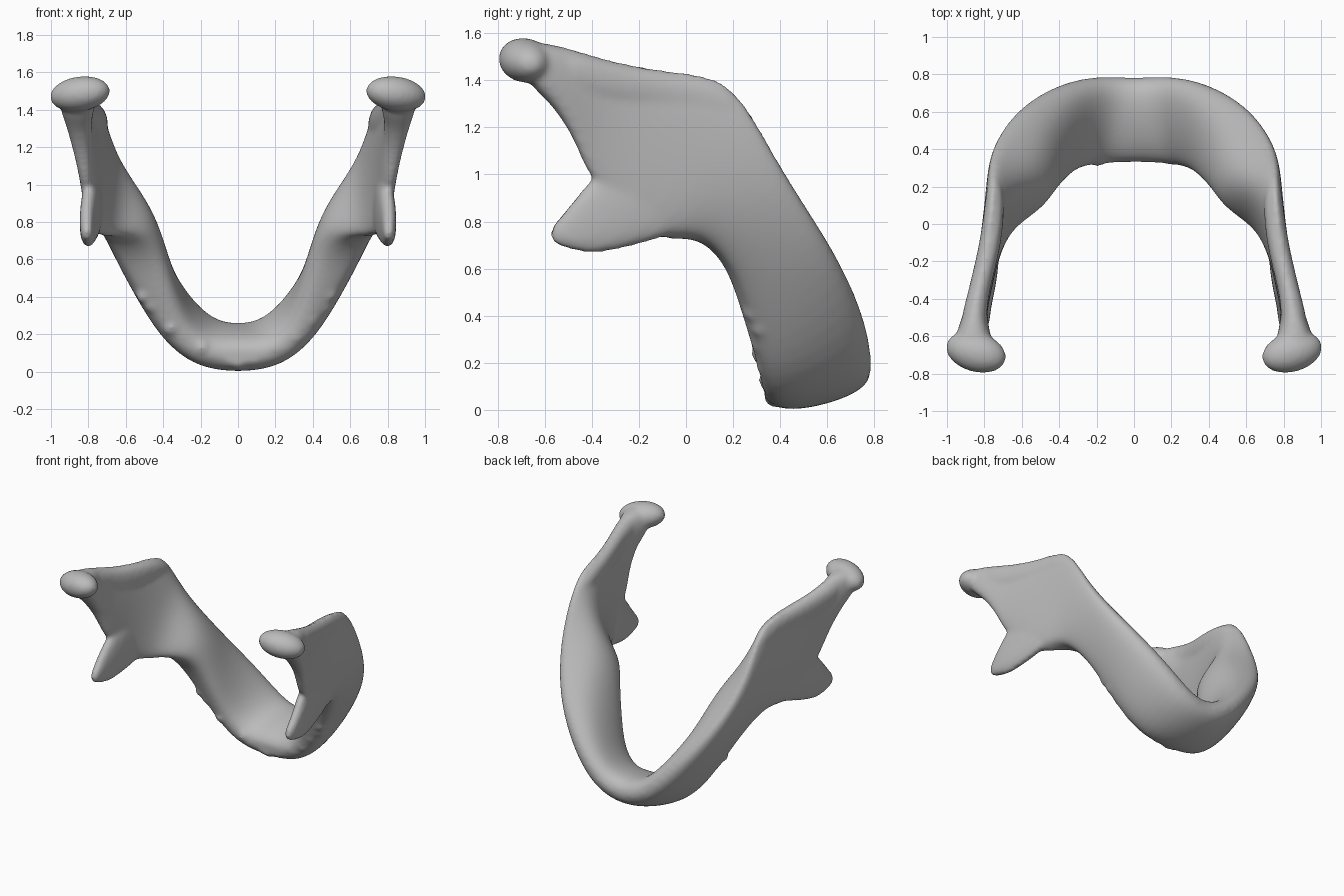
import bpy, bmesh, math, random
from mathutils import Vector, Matrix

random.seed(4)
if "Cube" in bpy.data.objects:
    bpy.data.objects.remove(bpy.data.objects["Cube"])

bone = bpy.data.materials.new("bone grey")
bone.use_nodes = True
bone.diffuse_color = (0.5, 0.5, 0.5, 1)
bone.node_tree.nodes["Principled BSDF"].inputs["Base Color"].default_value = (0.5, 0.5, 0.5, 1)
SIDES = 12


def loft(bm, stations):
    """Skin lens-shaped rings: (border point, tooth edge point, outer bulge, inner bulge)."""
    mids = [(Vector(b) + Vector(a)) / 2 for b, a, o, i in stations]
    rings = []
    for k, (b, a, outer, inner) in enumerate(stations):
        half = (Vector(b) - Vector(a)) / 2
        along = mids[min(k + 1, len(mids) - 1)] - mids[max(k - 1, 0)]
        side = half.cross(along).normalized()
        # A thick inner side forms a crest nearer the tooth edge
        skew = 0.6 * max(0, inner - outer) / inner
        ring = []
        for n in range(SIDES):
            t = math.tau * n / SIDES
            c, s = math.cos(t), math.sin(t)
            c = math.copysign(abs(c) ** 0.85, c)
            s = math.copysign(abs(s) ** 0.75, s)
            bulge, shift = (outer, 0) if s > 0 else (inner, skew * s)
            ring.append(bm.verts.new(mids[k] + half * (c + shift) + side * s * bulge))
        rings.append(ring)
    for r, q in zip(rings, rings[1:]):
        for n in range(SIDES):
            m = (n + 1) % SIDES
            bm.faces.new((r[n], r[m], q[m], q[n]))
    bm.faces.new(rings[0])
    bm.faces.new(rings[-1])


def flip(p):
    return (-p[0], p[1], p[2])


def loft_pair(bm, stations):
    loft(bm, stations)
    loft(bm, [(flip(b), flip(a), i, o) for b, a, o, i in stations])


# Body and ramus, from the chin to the neck of the condyle
half_jaw = [
    ((0.18, 0.80, 0.23), (0.19, 0.32, 0.07), 0.115, 0.11),
    ((0.37, 0.76, 0.43), (0.34, 0.30, 0.18), 0.11, 0.12),
    ((0.57, 0.65, 0.67), (0.46, 0.25, 0.38), 0.09, 0.17),
    ((0.68, 0.52, 0.87), (0.59, 0.20, 0.58), 0.07, 0.235),
    ((0.74, 0.39, 1.08), (0.68, 0.10, 0.71), 0.06, 0.24),
    ((0.75, 0.27, 1.31), (0.74, 0.00, 0.74), 0.05, 0.14),
    ((0.75, 0.15, 1.445), (0.77, -0.11, 0.73), 0.05, 0.095),
    ((0.78, -0.10, 1.455), (0.79, -0.24, 0.79), 0.05, 0.06),
    ((0.82, -0.30, 1.49), (0.81, -0.42, 0.97), 0.05, 0.05),
    ((0.85, -0.45, 1.53), (0.84, -0.47, 1.14), 0.06, 0.06),
    ((0.86, -0.57, 1.56), (0.86, -0.58, 1.31), 0.09, 0.09),
    ((0.85, -0.68, 1.57), (0.86, -0.68, 1.38), 0.12, 0.12),
]
chin = [((0, 0.785, 0.17), (0, 0.33, 0.07), 0.12, 0.13)]
mirrored = [(flip(b), flip(a), o, i) for b, a, o, i in reversed(half_jaw)]

bm = bmesh.new()
loft(bm, mirrored + chin + half_jaw)

# Thick rounded border along the ramus
loft_pair(bm, [
    ((0.75, 0.27, 1.27), (0.75, 0.19, 1.21), 0.035, 0.04),
    ((0.745, 0.15, 1.40), (0.75, 0.07, 1.25), 0.05, 0.06),
    ((0.765, -0.08, 1.44), (0.765, -0.11, 1.26), 0.06, 0.06),
    ((0.81, -0.28, 1.47), (0.81, -0.30, 1.29), 0.06, 0.055),
    ((0.845, -0.42, 1.51), (0.845, -0.44, 1.32), 0.06, 0.06),
    ((0.86, -0.56, 1.54), (0.86, -0.56, 1.38), 0.08, 0.08),
])

# Coronoid processes
loft_pair(bm, [
    ((0.77, -0.04, 1.12), (0.76, 0.00, 0.76), 0.03, 0.035),
    ((0.78, -0.18, 1.10), (0.77, -0.14, 0.715), 0.045, 0.06),
    ((0.79, -0.36, 1.04), (0.79, -0.28, 0.675), 0.05, 0.055),
    ((0.81, -0.45, 0.93), (0.80, -0.40, 0.655), 0.045, 0.045),
    ((0.81, -0.52, 0.84), (0.81, -0.50, 0.68), 0.035, 0.04),
    ((0.81, -0.58, 0.77), (0.81, -0.58, 0.71), 0.025, 0.03),
])

# Condyle heads
for s in (1, -1):
    place = (Matrix.Translation((s * 0.845, -0.685, 1.485))
             @ Matrix.Rotation(s * math.radians(16), 4, "Z")
             @ Matrix.Rotation(s * math.radians(8), 4, "Y")
             @ Matrix.Diagonal((0.165, 0.105, 0.09, 1)))
    bmesh.ops.create_uvsphere(bm, u_segments=16, v_segments=10, radius=1.05, matrix=place)

# Uneven tooth sockets along the tooth edge
for x in range(-10, 11):
    t = abs(x) / 11
    spot = Vector((x * 0.05, 0.375 - 0.1 * t * t, 0.05 + 0.42 * t ** 1.7))
    jitter = Vector([random.uniform(-0.012, 0.012) for _ in range(3)])
    bmesh.ops.create_icosphere(bm, subdivisions=1, radius=random.uniform(0.05, 0.065),
                               matrix=Matrix.Translation(spot + jitter))
bmesh.ops.recalc_face_normals(bm, faces=bm.faces)

mesh = bpy.data.meshes.new("jaw_bone")
bm.to_mesh(mesh)
bm.free()
jaw = bpy.data.objects.new("jaw_bone", mesh)
bpy.context.collection.objects.link(jaw)
mesh.materials.append(bone)

# Round the lofts, fuse all parts, then soften the seams
sub = jaw.modifiers.new("round", "SUBSURF")
sub.levels = sub.render_levels = 2
fuse = jaw.modifiers.new("fuse", "REMESH")
fuse.mode = "VOXEL"
fuse.voxel_size = 0.014
fuse.use_smooth_shade = True
soft = jaw.modifiers.new("soften", "SMOOTH")
soft.factor = 0.5
soft.iterations = 12
